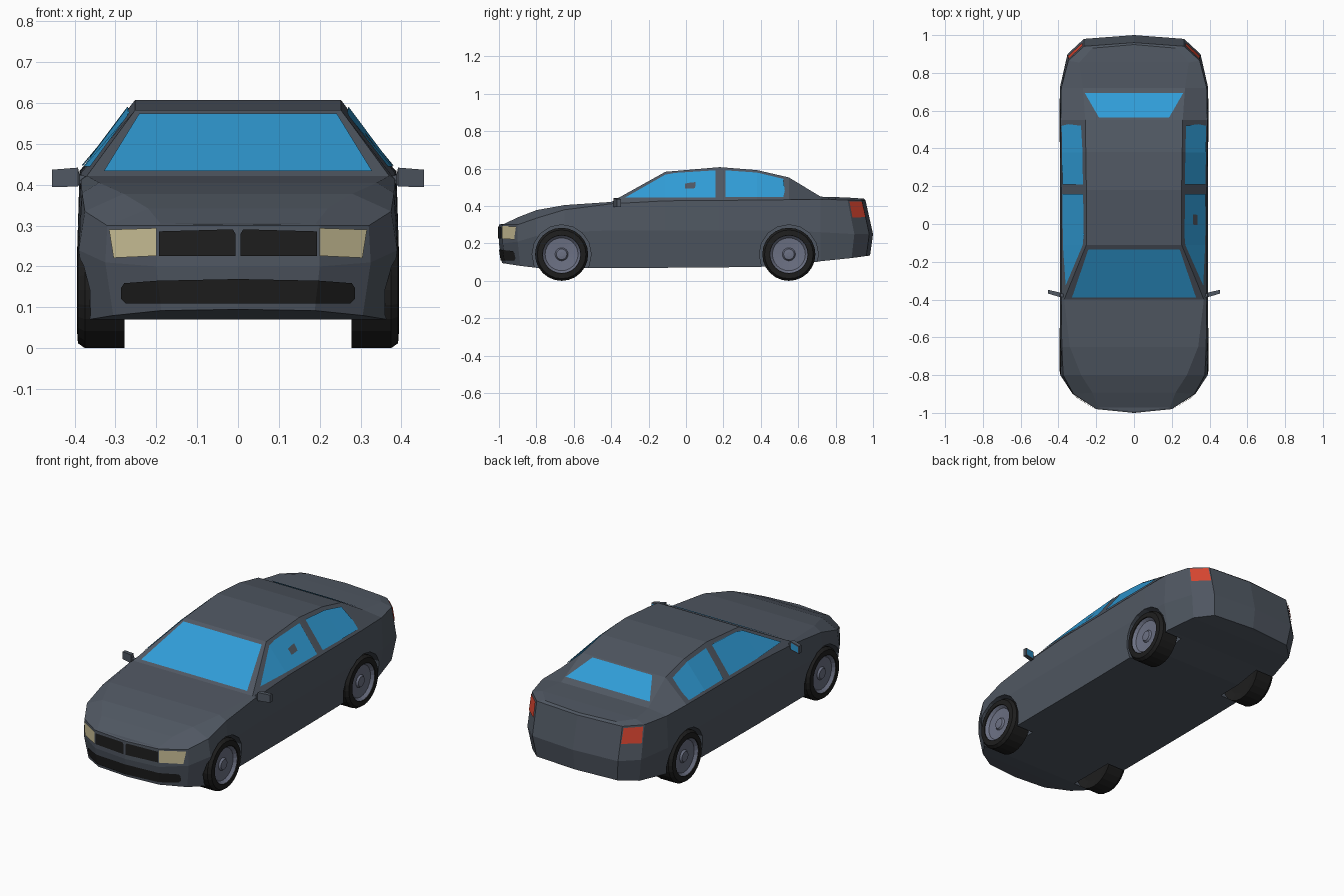
import bpy, bmesh, math
from mathutils import Vector, Matrix
from mathutils.bvhtree import BVHTree

if "Cube" in bpy.data.objects:
    bpy.data.objects.remove(bpy.data.objects["Cube"])


def material(name, rgb):
    m = bpy.data.materials.new(name)
    m.diffuse_color = (*rgb, 1)
    m.use_nodes = True
    m.node_tree.nodes["Principled BSDF"].inputs["Base Color"].default_value = m.diffuse_color
    return m


PAINT = material("slate_paint", (0.080, 0.096, 0.122))
GLASS = material("blue_glass", (0.030, 0.335, 0.680))
BLACK = material("black_trim", (0.013, 0.013, 0.013))
LAMP = material("cream_lamp", (0.60, 0.53, 0.31))
RED = material("red_lamp", (0.68, 0.060, 0.030))
RIM = material("wheel_metal", (0.15, 0.165, 0.23))


def finish(name, bm, mat):
    me = bpy.data.meshes.new(name)
    bm.to_mesh(me)
    bm.free()
    me.materials.append(mat)
    ob = bpy.data.objects.new(name, me)
    bpy.context.collection.objects.link(ob)
    return ob


def loft(name, rings, mat, caps=True):
    """Join equal-length closed rings with quads."""
    bm = bmesh.new()
    vs = [[bm.verts.new(p) for p in r] for r in rings]
    n = len(rings[0])
    for a, b in zip(vs, vs[1:]):
        for i in range(n):
            j = (i + 1) % n
            bm.faces.new((a[i], a[j], b[j], b[i]))
    if caps:
        bm.faces.new(vs[0])
        bm.faces.new(vs[-1])
    bmesh.ops.remove_doubles(bm, verts=bm.verts, dist=1e-5)
    bmesh.ops.recalc_face_normals(bm, faces=bm.faces)
    return finish(name, bm, mat)


# Body: cross-sections from nose to tail
# y, half width, bottom z, waist z, shoulder x, shoulder z, top edge x, top z
STATIONS = [
    (-1.00, 0.000, 0.095, 0.20, 0.000, 0.300, 0.000, 0.303),
    (-0.98, 0.200, 0.092, 0.20, 0.200, 0.300, 0.190, 0.305),
    (-0.90, 0.325, 0.080, 0.21, 0.320, 0.300, 0.220, 0.342),
    (-0.80, 0.390, 0.070, 0.24, 0.375, 0.335, 0.280, 0.378),
    (-0.65, 0.393, 0.070, 0.26, 0.382, 0.380, 0.340, 0.405),
    (-0.40, 0.393, 0.070, 0.27, 0.385, 0.412, 0.370, 0.422),
    (-0.11, 0.393, 0.070, 0.27, 0.385, 0.428, 0.252, 0.583),
    (0.18, 0.393, 0.072, 0.27, 0.385, 0.430, 0.252, 0.608),
    (0.38, 0.393, 0.075, 0.27, 0.387, 0.432, 0.255, 0.592),
    (0.55, 0.393, 0.078, 0.27, 0.388, 0.434, 0.258, 0.553),
    (0.72, 0.393, 0.105, 0.26, 0.385, 0.436, 0.270, 0.450),
    (0.90, 0.352, 0.122, 0.25, 0.348, 0.432, 0.290, 0.446),
    (0.98, 0.265, 0.133, 0.25, 0.265, 0.430, 0.220, 0.441),
    (1.00, 0.000, 0.135, 0.25, 0.000, 0.430, 0.000, 0.440),
]
rings = []
for y, w, zb, zm, xs, zs, xt, zt in STATIONS:
    end = abs(y) > 0.85
    yb = y * 0.984 if end else y
    ys = y * 0.96 if y > 0.85 else y
    yt = y * 0.95 if y > 0.85 else (y * 0.992 if end else y)
    half = [(w * 0.94, yb, zb), (w, y, zm), (xs, ys, zs), (xt, yt, zt)]
    rings.append(half + [(-a, b, c) for a, b, c in reversed(half)])
body = loft("body", rings, PAINT, caps=False)

# Wheel arches cut into the body
AXLES = (-0.665, 0.55)
WZ = 0.142
bm = bmesh.new()
for y in AXLES:
    for s in (-1, 1):
        bmesh.ops.create_cone(
            bm, cap_ends=True, segments=16, radius1=0.158, radius2=0.158, depth=0.25,
            matrix=Matrix.Translation((s * 0.385, y, WZ)) @ Matrix.Rotation(math.pi / 2, 4, 'Y'))
cutter = finish("arch_cutter", bm, PAINT)
cutter.hide_render = True
mod = body.modifiers.new("arches", 'BOOLEAN')
mod.operation = 'DIFFERENCE'
mod.solver = 'EXACT'
mod.object = cutter
bpy.context.view_layer.objects.active = body
bpy.ops.object.modifier_apply(modifier=mod.name)
bpy.data.objects.remove(cutter)

# Wheels: lathed tyre and rim on each corner


def lathe(name, profile, side, y, mat):
    n = 24
    rs = [[(side * x, y + r * math.sin(2 * math.pi * i / n), WZ + r * math.cos(2 * math.pi * i / n))
           for i in range(n)] for r, x in profile]
    return loft(name, rs, mat)


for label, y in zip(("front", "rear"), AXLES):
    for side, tag in ((1, "left"), (-1, "right")):
        lathe(f"{label}_{tag}_tyre", [(0.10, 0.285), (0.142, 0.278), (0.142, 0.375), (0.130, 0.392),
                                      (0.102, 0.394), (0.098, 0.365)], side, y, BLACK)
        lathe(f"{label}_{tag}_rim", [(0.101, 0.36), (0.101, 0.388), (0.088, 0.374), (0.035, 0.370),
                                     (0.028, 0.380), (0.012, 0.382)], side, y, RIM)

# Panels: flat outlines projected on to the body skin
tmp = bmesh.new()
tmp.from_mesh(body.data)
skin = BVHTree.FromBMesh(tmp)


def panel(name, outlines, look, mat, mirror=True, lift=0.005):
    """look is the outward viewing direction; outlines are 3D with that axis ignored."""
    look = Vector(look)
    bm = bmesh.new()
    for pts in outlines:
        for s in ((1, -1) if mirror else (1,)):
            d = Vector((look.x * s, look.y, look.z))
            vs = []
            for p in pts:
                p = Vector((p[0] * s, p[1], p[2]))
                hit, nor, _, _ = skin.ray_cast(p + d * 3, -d)
                if hit is None:
                    hit, nor = p, d
                if nor.dot(d) < 0:
                    nor = -nor
                vs.append(bm.verts.new(hit + nor * lift))
            f = bm.faces.new(vs)
            f.normal_update()
            if f.normal.dot(d) < 0:
                f.normal_flip()
    return finish(name, bm, mat)


def front(pts):
    return [(x, 0, z) for x, z in pts]


def sideways(pts):
    return [(0, y, z) for y, z in pts]


FRONT, BACK, SIDE, UP = (0, -1, 0), (0, 1, 0), (1, 0, 0), (0, 0, 1)

panel("windscreen", [front([(-0.328, 0.43), (0.328, 0.43), (0.242, 0.57), (-0.242, 0.57)])],
      FRONT, GLASS, mirror=False)
panel("rear_window", [[(-0.185, 0.56, 0), (0.185, 0.56, 0), (0.26, 0.69, 0), (-0.26, 0.69, 0)]],
      UP, GLASS, mirror=False)
panel("front_side_windows", [
    sideways([(-0.325, 0.442), (-0.112, 0.442), (-0.112, 0.564)]),
    sideways([(-0.112, 0.442), (0.158, 0.442), (0.158, 0.588), (-0.06, 0.574), (-0.112, 0.564)])],
    SIDE, GLASS)
panel("rear_side_windows", [
    sideways([(0.210, 0.444), (0.379, 0.444), (0.379, 0.576), (0.210, 0.588)]),
    sideways([(0.379, 0.444), (0.520, 0.444), (0.528, 0.480), (0.520, 0.542), (0.379, 0.576)])],
    SIDE, GLASS)
panel("grille", [front([(0.006, 0.226), (0.193, 0.226), (0.193, 0.286), (0.012, 0.291), (0.006, 0.280)])],
      FRONT, BLACK)
panel("headlights", [front([(0.199, 0.226), (0.302, 0.221), (0.313, 0.290), (0.199, 0.294)])],
      FRONT, LAMP)
panel("lower_intake", [
    front([(0, 0.110), (0.189, 0.110), (0.196, 0.166), (0, 0.170)]),
    front([(0.189, 0.110), (0.272, 0.110), (0.284, 0.122), (0.284, 0.148), (0.276, 0.160), (0.196, 0.166)])],
    FRONT, BLACK)
panel("tail_lights", [front([(0.268, 0.340), (0.346, 0.338), (0.343, 0.424), (0.270, 0.422)])],
      BACK, RED)

# Door mirrors with glass on the rear face
for s, tag in ((1, "left"), (-1, "right")):
    def section(x, y, z0, z1, t):
        return [(s * x, y - t, z0), (s * x, y + t, z0), (s * x, y + t, z1), (s * x, y - t, z1)]
    loft(f"{tag}_door_mirror", [section(0.365, -0.381, 0.410, 0.420, 0.008),
                                section(0.388, -0.376, 0.402, 0.424, 0.009),
                                section(0.392, -0.375, 0.396, 0.442, 0.012),
                                section(0.456, -0.358, 0.394, 0.437, 0.010)], PAINT)
    bm = bmesh.new()
    quad = [(0.397, -0.360, 0.401), (0.452, -0.3465, 0.399), (0.452, -0.3465, 0.432), (0.397, -0.360, 0.436)]
    f = bm.faces.new([bm.verts.new((s * x, y, z)) for x, y, z in quad])
    f.normal_update()
    if f.normal.y < 0:
        f.normal_flip()
    finish(f"{tag}_mirror_glass", bm, GLASS)
tmp.free()
